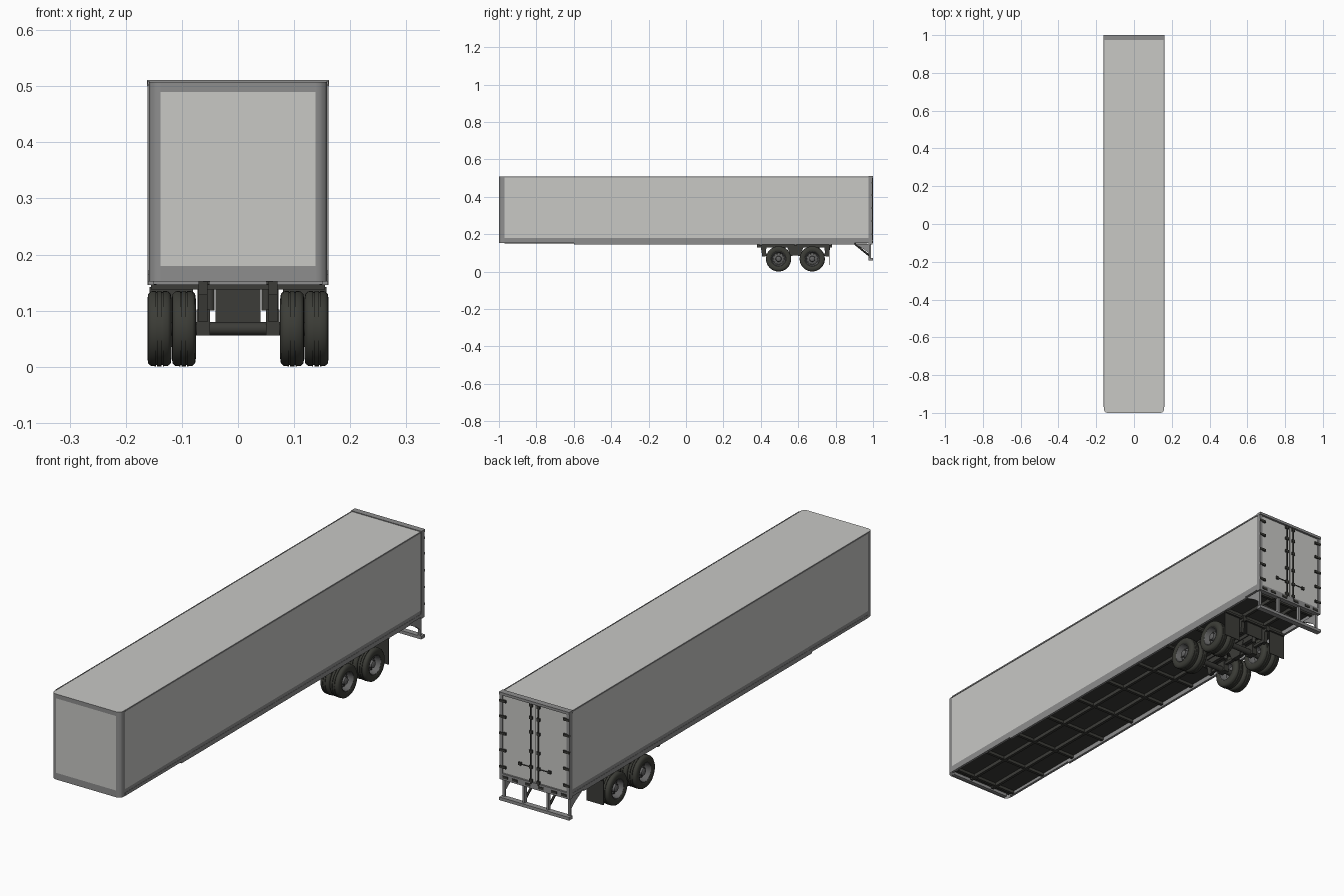
import bpy, bmesh, math
from mathutils import Matrix, Vector

if "Cube" in bpy.data.objects:
    bpy.data.objects.remove(bpy.data.objects["Cube"])


def material(name, r, g, b):
    m = bpy.data.materials.new(name)
    m.use_nodes = True
    m.diffuse_color = (r, g, b, 1)
    m.node_tree.nodes["Principled BSDF"].inputs["Base Color"].default_value = (r, g, b, 1)
    return m


PANEL = material("light grey panel", .58, .58, .56)
TRIM = material("mid grey trim", .27, .27, .27)
CHASSIS = material("dark chassis", .045, .045, .04)
RUBBER = material("tyre rubber", .045, .046, .038)
RIM = material("rim grey", .13, .13, .13)
AXLE_Z = .068
AXLES = ((.495, "front"), (.675, "rear"))


def finish(name, bm, mats, smooth=False):
    bmesh.ops.recalc_face_normals(bm, faces=bm.faces)
    mesh = bpy.data.meshes.new(name)
    bm.to_mesh(mesh)
    bm.free()
    for m in mats:
        mesh.materials.append(m)
    ob = bpy.data.objects.new(name, mesh)
    bpy.context.collection.objects.link(ob)
    if smooth:
        bpy.ops.object.select_all(action='DESELECT')
        ob.select_set(True)
        bpy.context.view_layer.objects.active = ob
        bpy.ops.object.shade_smooth_by_angle(angle=math.radians(40))


def add_box(bm, x0, x1, y0, y1, z0, z1):
    mid = Vector((x0 + x1, y0 + y1, z0 + z1)) / 2
    size = Vector((x1 - x0, y1 - y0, z1 - z0))
    bmesh.ops.create_cube(bm, size=1, matrix=Matrix.Translation(mid) @ Matrix.Diagonal(size).to_4x4())


def boxes(name, mat, parts, mirror=False):
    bm = bmesh.new()
    for p in parts:
        add_box(bm, *p)
        if mirror:
            add_box(bm, -p[1], -p[0], *p[2:])
    finish(name, bm, [mat])


def add_rod(bm, a, b, radius, segs=12):
    a, b = Vector(a), Vector(b)
    turn = (b - a).to_track_quat('Z', 'Y').to_matrix().to_4x4()
    bmesh.ops.create_cone(bm, cap_ends=True, segments=segs, radius1=radius, radius2=radius,
                          depth=(b - a).length, matrix=Matrix.Translation((a + b) / 2) @ turn)


def prism(name, mat, profile, x0, x1):
    """Side profile of (y, z) points given thickness in x, mirrored."""
    bm = bmesh.new()
    for s in (1, -1):
        face = bm.faces.new([bm.verts.new((s * x0, y, z)) for y, z in profile])
        new = bmesh.ops.extrude_face_region(bm, geom=[face])["geom"]
        bmesh.ops.translate(bm, vec=(s * (x1 - x0), 0, 0),
                            verts=[v for v in new if isinstance(v, bmesh.types.BMVert)])
    finish(name, bm, [mat])


# Trailer body: rounded front posts, panels cut into the shell
bm = bmesh.new()
add_box(bm, -.159, .159, -1, .985, .152, .508)
corners = [e for e in bm.edges if all(v.co.y < 0 for v in e.verts)
           and abs(e.verts[0].co.z - e.verts[1].co.z) > .1]
bmesh.ops.bevel(bm, geom=corners, offset=.02, segments=5, affect='EDGES', profile=.5)
cuts = [((0, 0, z), (0, 0, 1)) for z in (.18, .49, .502)]
cuts += [((0, y, 0), (0, 1, 0)) for y in (-.97, .975)]
cuts += [((x, 0, 0), (1, 0, 0)) for x in (-.138, .138, -.155, .155)]
for co, no in cuts:
    bmesh.ops.bisect_plane(bm, geom=bm.verts[:] + bm.edges[:] + bm.faces[:], plane_co=co, plane_no=no)
bm.normal_update()
bmesh.ops.delete(bm, geom=[f for f in bm.faces if f.normal.z < -.5], context='FACES')
for f in bm.faces:
    c, n = f.calc_center_median(), f.normal
    roof = n.z > .5 and abs(c.x) < .155
    side = abs(n.x) > .9 and -.97 < c.y < .975 and .18 < c.z < .502
    front = n.y < -.9 and abs(c.x) < .138 and .18 < c.z < .49
    f.material_index = 0 if roof or side or front else 1
finish("trailer_body", bm, [PANEL, TRIM], smooth=True)

# Lower rails and roof edge rails
boxes("side_rail", TRIM, [(.15, .16, -.97, .98, .152, .165), (.15, .16, -.6, .9, .146, .153),
                          (.1575, .161, -.97, .98, .503, .509)], True)
boxes("front_sill", TRIM, [(-.14, .14, -.995, -.98, .152, .165)])

# Underside: floor, cross members and long beams
boxes("floor", CHASSIS, [(-.155, .155, -.985, .98, .166, .17)])
boxes("cross_members", CHASSIS,
      [(-.15, .15, y - .006, y + .006, .153, .166) for y in [-.95 + .19 * i for i in range(11)]])
boxes("long_beams", CHASSIS, [(.05, .062, -.97, .97, .151, .166)], True)

# Rear frame, doors and fittings
boxes("rear_posts", TRIM, [(.148, .161, .978, .996, .146, .504)], True)
boxes("rear_header", TRIM, [(-.162, .162, .975, 1, .5, .511)])
boxes("rear_sill", TRIM, [(-.16, .16, .975, .996, .146, .172)])
boxes("rear_doors", PANEL, [(.002, .15, .984, .992, .174, .499)], True)
boxes("door_gap", CHASSIS, [(-.002, .002, .984, .99, .174, .499)])
boxes("door_hinges", CHASSIS, [(.132, .161, .991, .999, z - .005, z + .005)
                               for z in (.2, .27, .34, .41, .475)], True)
bm = bmesh.new()
for s in (1, -1):
    add_rod(bm, (s * .017, .996, .165), (s * .017, .996, .503), .003, 8)
    add_rod(bm, (s * .017, .997, .235), (s * .07, .997, .235), .002, 8)
finish("lock_rods", bm, [CHASSIS], True)
boxes("lock_brackets", CHASSIS, [(.01, .024, .991, .999, z - .006, z + .006)
                                 for z in (.178, .235, .3, .38, .44, .492)]
      + [(.062, .074, .991, .999, .229, .241)], True)
boxes("rear_lamps", CHASSIS, [(x - .012, x + .012, .995, .999, .154, .164)
                              for x in (.03, .09, .135)], True)

# Rear underride guard with gussets
boxes("rear_bumper", TRIM, [(-.161, .161, .976, .999, .06, .073)])
prism("outer_guard_posts", TRIM, [(.9, .148), (.985, .148), (.985, .073), (.976, .073), (.976, .1),
                                  (.95, .12)], .145, .155)
boxes("inner_guard_posts", TRIM, [(.05, .06, .976, .99, .07, .15)], True)
bm = bmesh.new()
for s in (1, -1):
    add_rod(bm, (s * .055, .9, .15), (s * .055, .98, .085), .005, 6)
finish("guard_braces", bm, [CHASSIS])

# Bogie: subframe, hangers, springs, axles
boxes("bogie_frame", CHASSIS, [(.054, .07, .38, .78, .128, .152)], True)
boxes("bogie_crossbars", CHASSIS, [(-.155, .155, y - .006, y + .006, .138, .147)
                                   for y in (.4, .585, .77)])
prism("spring_hangers", CHASSIS, [(.535, .146), (.635, .146), (.61, .085), (.56, .085)], .052, .072)
prism("end_hangers", CHASSIS, [(.4, .13), (.43, .13), (.425, .08), (.408, .08)], .054, .07)
prism("rear_hangers", CHASSIS, [(.74, .13), (.77, .13), (.765, .08), (.745, .08)], .054, .07)
boxes("leaf_springs", CHASSIS, [(.056, .068, y - .075, y + .075, .084, .096) for y, _ in AXLES]
      + [(.05, .074, y - .02, y + .02, .056, .102) for y, _ in AXLES], True)
bm = bmesh.new()
for y, _ in AXLES:
    add_rod(bm, (-.14, y, AXLE_Z), (.14, y, AXLE_Z), .012, 16)
finish("axles", bm, [CHASSIS], True)
bm = bmesh.new()
for s in (1, -1):
    for y, _ in AXLES:
        add_rod(bm, (s * .05, y + .03, .1), (s * .05, y + .03, .14), .008)
finish("shock_absorbers", bm, [CHASSIS], True)

# Mud flaps behind the wheels
boxes("mud_flaps", CHASSIS, [(.08, .158, .765, .768, .035, .142)], True)
boxes("centre_flap", CHASSIS, [(-.04, .04, .765, .768, .08, .142)])


def lathe(name, mat, profile, centre, flip):
    """Spin (offset, radius) points about the wheel axis."""
    bm = bmesh.new()
    verts = [bm.verts.new((flip * x, 0, r)) for x, r in profile]
    edges = [bm.edges.new(p) for p in zip(verts, verts[1:])]
    bmesh.ops.spin(bm, geom=verts + edges, cent=(0, 0, 0), axis=(1, 0, 0), angle=math.tau,
                   steps=40, use_merge=True)
    bmesh.ops.remove_doubles(bm, verts=bm.verts, dist=1e-5)
    bmesh.ops.translate(bm, vec=centre, verts=bm.verts)
    finish(name, bm, [mat], True)


TYRE = [(-.017, .038), (-.02, .042), (-.0215, .052), (-.02, .062), (-.015, .0665), (-.006, .0672),
        (-.006, .065), (-.004, .065), (-.004, .0675), (.004, .0675), (.004, .065), (.006, .065),
        (.006, .0672), (.015, .0665), (.02, .062), (.0215, .052), (.02, .042), (.017, .038), (-.017, .038)]
OUTER_RIM = [(-.018, .038), (.018, .041), (.019, .038), (.016, .036), (-.004, .034), (-.008, .031),
             (-.002, .02), (-.002, .016), (.012, .014), (.015, .009), (.015, 0)]
INNER_RIM = [(.018, .039), (-.019, .041), (-.019, .038), (.002, .035), (.008, .03), (.008, 0)]

# Dual wheels on both axles
for s, side in ((1, "left"), (-1, "right")):
    for y, place in AXLES:
        outer, inner = Vector((s * .14, y, AXLE_Z)), Vector((s * .0965, y, AXLE_Z))
        for c, row in ((outer, "outer"), (inner, "inner")):
            lathe(f"{side}_{place}_{row}_tyre", RUBBER, TYRE, c, s)
        lathe(f"{side}_{place}_outer_rim", RIM, OUTER_RIM, outer, s)
        lathe(f"{side}_{place}_inner_rim", RIM, INNER_RIM, inner, s)
        bm = bmesh.new()
        for i in range(10):
            a = math.tau * i / 10
            p = outer + Vector((0, math.cos(a), math.sin(a))) * .027
            add_rod(bm, p - Vector((s * .01, 0, 0)), p - Vector((s * .003, 0, 0)), .0045, 10)
        finish(f"{side}_{place}_rim_holes", bm, [CHASSIS])
